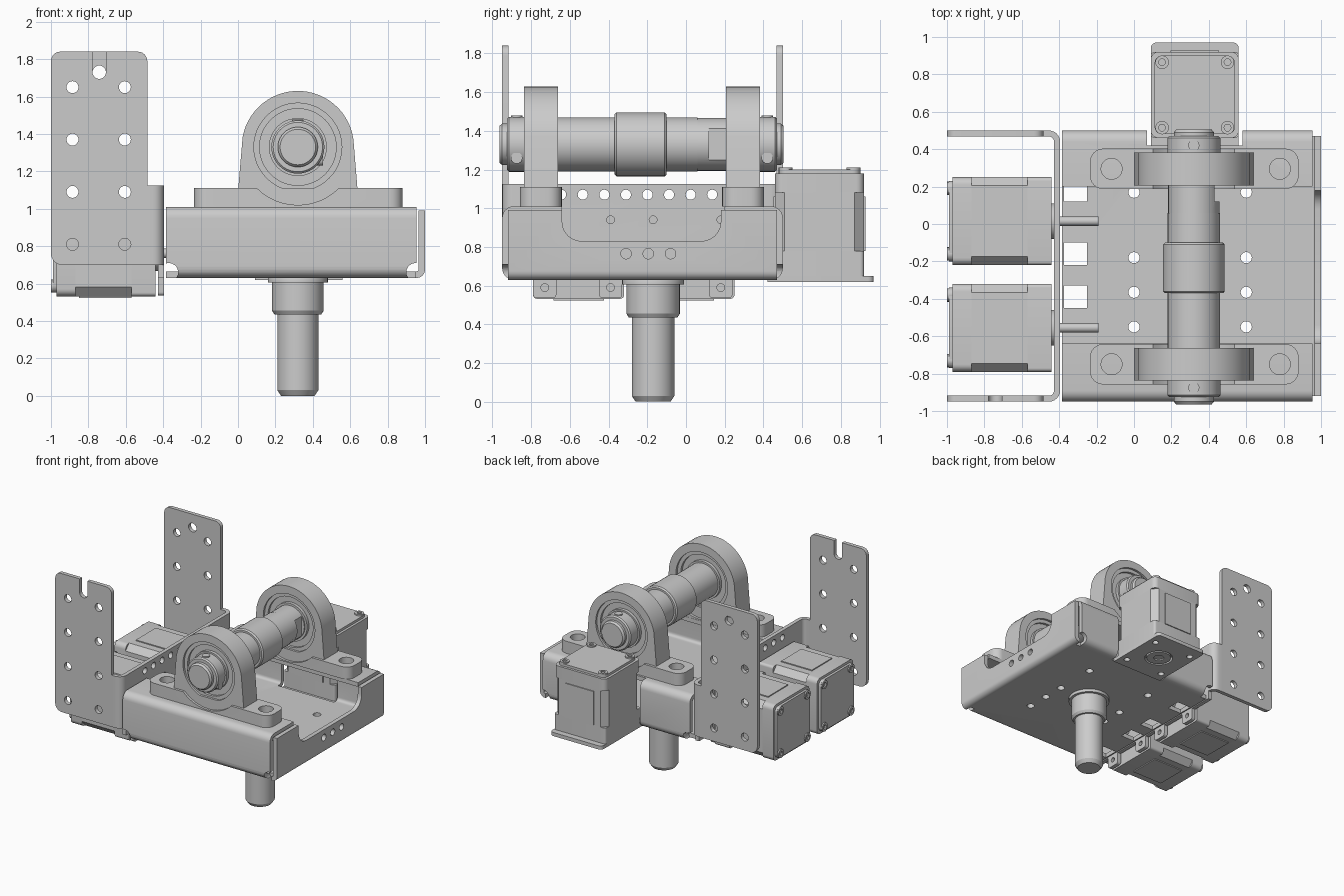
import bpy, bmesh, math
from mathutils import Vector, Matrix

if "Cube" in bpy.data.objects:
    bpy.data.objects.remove(bpy.data.objects["Cube"])

# ---------- helpers ----------
def place(axis, u, v, w):
    return {'x': (w, u, v), 'y': (u, w, v), 'z': (u, v, w)}[axis]

def finish(name, bm):
    bmesh.ops.remove_doubles(bm, verts=bm.verts, dist=1e-5)
    bmesh.ops.recalc_face_normals(bm, faces=bm.faces)
    me = bpy.data.meshes.new(name)
    bm.to_mesh(me)
    bm.free()
    ob = bpy.data.objects.new(name, me)
    bpy.context.collection.objects.link(ob)
    return ob

def prism(name, pts, axis, a, b):
    bm = bmesh.new()
    lo = [bm.verts.new(place(axis, u, v, a)) for u, v in pts]
    hi = [bm.verts.new(place(axis, u, v, b)) for u, v in pts]
    n = len(pts)
    bm.faces.new(lo)
    bm.faces.new(hi)
    for i in range(n):
        bm.faces.new((lo[i], lo[(i + 1) % n], hi[(i + 1) % n], hi[i]))
    return finish(name, bm)

def fillet(pts, radii, closed=True, seg=6):
    out, n = [], len(pts)
    for i in range(n):
        r = radii[i] if isinstance(radii, (list, tuple)) else radii
        p = Vector(pts[i])
        if r == 0 or (not closed and i in (0, n - 1)):
            out.append(p)
            continue
        d1 = (Vector(pts[i - 1]) - p).normalized()
        d2 = (Vector(pts[(i + 1) % n]) - p).normalized()
        half = d1.angle(d2) / 2
        c = p + (d1 + d2).normalized() * (r / math.sin(half))
        s, e = p + d1 * (r / math.tan(half)) - c, p + d2 * (r / math.tan(half)) - c
        turn = s.angle_signed(e)
        for k in range(seg + 1):
            out.append(c + Matrix.Rotation(-turn * k / seg, 2) @ s)
    return out

def rrect(u0, u1, v0, v1, r=0):
    return fillet([(u0, v0), (u1, v0), (u1, v1), (u0, v1)], r)

def box(name, x0, x1, y0, y1, z0, z1):
    return prism(name, rrect(x0, x1, y0, y1), 'z', z0, z1)

def sheet(name, path, r, t, axis, a, b):
    # bent sheet metal: outer path thickened to its left
    p = fillet(path, r, False)
    inner = []
    for i, q in enumerate(p):
        ds = [(p[j + 1] - p[j]).normalized() for j in (i - 1, i) if 0 <= j < len(p) - 1]
        ns = [Vector((-d.y, d.x)) for d in ds]
        m = sum(ns, Vector((0, 0))).normalized()
        inner.append(q + m * (t / m.dot(ns[0])))
    return prism(name, p + inner[::-1], axis, a, b)

def lathe(name, prof, axis, cu, cv, seg=40):
    bm = bmesh.new()
    rings = [[bm.verts.new(place(axis, cu + r * math.cos(2 * math.pi * k / seg),
              cv + r * math.sin(2 * math.pi * k / seg), w)) for k in range(seg)] for r, w in prof]
    for A, B in zip(rings, rings[1:]):
        for k in range(seg):
            bm.faces.new((A[k], A[(k + 1) % seg], B[(k + 1) % seg], B[k]))
    bmesh.ops.remove_doubles(bm, verts=bm.verts, dist=1e-5)
    return finish(name, bm)

def cyl(name, r, axis, cu, cv, a, b, seg=20):
    return lathe(name, [(0, a), (r, a), (r, b), (0, b)], axis, cu, cv, seg)

def cut(ob, *cutters):
    for c in cutters:
        m = ob.modifiers.new("cut", 'BOOLEAN')
        m.object, m.operation, m.solver = c, 'DIFFERENCE', 'EXACT'
        dg = bpy.context.evaluated_depsgraph_get()
        me = bpy.data.meshes.new_from_object(ob.evaluated_get(dg))
        ob.modifiers.clear()
        ob.data = me
        bpy.data.objects.remove(c)
    return ob

TABS = [(-.79, -.67), (-.45, -.33), (-.22, -.10), (.12, .24)]

# ---------- folded tray ----------
tray = sheet("tray", [(-.64, 1.01), (-.95, 1.01), (-.95, .63), (.5, .63), (.5, 1.01), (.2, 1.01)],
             .06, .035, 'x', -.385, .955)
cut(tray, box("c", .07, .58, .42, .6, .61, 1.1))
cut(tray, *[cyl("c", .03, 'z', x, y, .5, .8) for x in (0, .6) for y in (-.55, -.365, -.18, .17)])
cut(tray, *[box("c", -.375, -.25, a, b, .5, .8) for a, b in TABS])
for x in (-.37, .95):                       # corner reliefs
    for y in (-.93, .48):
        cut(tray, cyl("c", .05, 'y', x, .66, y - .06, y + .06))
right_wall = sheet("right_wall", [(.95, .63), (1.0, .63), (1.0, .99)], .045, .035, 'y', -.92, .47)
cut(right_wall, prism("c", fillet([(-.64, 1.2), (-.64, .83), (.18, .83), (.18, 1.2)], [0, .1, .1, 0]), 'x', .94, 1.1))
cut(right_wall, *[cyl("c", .027, 'x', y, .765, .9, 1.1) for y in (-.31, -.195, -.08)])

# tongue carrying the upright motor
tongue = prism("motor_tongue", fillet([(.09, .42), (.56, .42), (.56, .97), (.09, .97)], [0, 0, .03, .03]), 'z', .62, .65)
cut(tongue, cyl("c", .11, 'z', .325, .69, .5, .8, 32))
cut(tongue, *[cyl("c", .025, 'z', x, y, .5, .8) for x in (.15, .50) for y in (.51, .86)])

# ---------- left bracket ----------
web = sheet("bracket_web", [(-.485, -.95), (-.395, -.95), (-.395, .5), (-.485, .5)], .06, .032, 'z', .70, 1.125)
cut(web, *[cyl("c", .026, 'x', -.645 + .1115 * i, 1.07, -.6, -.3) for i in range(8)])
cut(web, *[cyl("c", .02, 'x', y, .94, -.6, -.3) for y in (-.39, -.17, .18)])
box("web_lower_strip", -.427, -.395, -.89, .44, .63, .70)
for a, b in TABS:
    tab = prism("bracket_tab", fillet([(a, .64), (a, .535), (b, .535), (b, .64)], [0, .02, .02, 0]), 'x', -.427, -.395)
    cut(tab, cyl("c", .02, 'x', (a + b) / 2, .59, -.5, -.3))
for side, y in (("front", -.95), ("back", .468)):
    arm = prism(side + "_arm", fillet([(-1, .7), (-.485, .7), (-.485, 1.84), (-1, 1.84)], [.06, 0, .05, .05]), 'y', y, y + .032)
    cut(arm, *[cyl("c", .032, 'y', x, z, y - .1, y + .1) for x in (-.885, -.605) for z in (.81, 1.09, 1.37, 1.65)])
    cut(arm, cyl("c", .036, 'y', -.742, 1.73, y - .1, y + .1))
    if side == "front":
        cut(arm, box("c", -.777, -.707, y - .1, y + .1, 1.73, 1.9))

# ---------- motors (built upright, output side down) ----------
def motor(name, mat):
    octo = [(-.235, -.18), (-.19, -.23), (.19, -.23), (.235, -.18), (.235, .18), (.19, .23), (-.19, .23), (-.235, .18)]
    parts = [prism(name + "_body", rrect(-.235, .235, -.23, .23, .02), 'z', .0, .13),
             prism(name + "_case", octo, 'z', .13, .43),
             prism(name + "_cap", rrect(-.235, .235, -.23, .23, .04), 'z', .43, .53),
             prism(name + "_end", rrect(-.215, .215, -.21, .21, .04), 'z', .53, .55),
             lathe(name + "_horn", [(0, -.02), (.04, -.02), (.04, -.03), (.095, -.03), (.095, 0), (0, 0)], 'z', 0, 0)]
    for s in (-1, 1):
        parts.append(box(name + "_rib", -.13, .13, s * .21, s * .238, .13, .41))
        for t in (-1, 1):
            parts.append(lathe(name + "_screw", [(0, .545), (.018, .545), (.018, .56), (.036, .56), (.036, .53), (0, .53)],
                               'z', s * .175, t * .175, 16))
    for p in parts:
        p.data.transform(mat)

motor("upright_motor", Matrix.Translation((.325, .69, .65)))
lay = Matrix(((0, 0, -1, 0), (1, 0, 0, 0), (0, -1, 0, 0), (0, 0, 0, 1)))
for i, y in enumerate((.015, -.555)):
    motor("side_motor_%d" % (i + 1), Matrix.Translation((-.44, y, .762)) @ lay)
    cyl("motor_pin", .025, 'x', y, .762, -.44, -.19)

# ---------- pillow blocks ----------
CX, CZ = .32, 1.33
for side, y, s in (("front", -.75, -1), ("back", .295, 1)):
    base = prism(side + "_bearing_base", rrect(-.235, .88, y - .108, y + .108, .07), 'z', 1.01, 1.11)
    cut(base, *[cyl("c", .056, 'z', x, y, .9, 1.2, 28) for x in (-.12, .78)])
    cut(base, *[cyl("c", .31, 'y', CX, CZ, y + k * .15, y + k * .088, 48) for k in (-1, 1)])
    top = [(CX + .3 * math.cos(math.radians(a)), CZ + .3 * math.sin(math.radians(a))) for a in range(8, 173, 6)]
    house = prism(side + "_bearing_housing", [(.64, 1.09)] + top + [(.0, 1.09), (.12, 1.03), (.52, 1.03)], 'y', y - .088, y + .088)
    cut(house, cyl("c", .235, 'y', CX, CZ, y - .2, y + .2, 48))
    def ring(part, r0, r1, h):
        lathe(side + part, [(r0, y - h), (r1, y - h), (r1, y + h), (r0, y + h), (r0, y - h)], 'y', CX, CZ, 48)
    ring("_outer_race", .205, .237, .07)
    ring("_seal", .15, .21, .05)
    ring("_inner_race", .1, .155, .075)
    # locking collar with set screws
    collar = lathe(side + "_collar", [(.1, y + s * .06), (.142, y + s * .06), (.142, y + s * .165),
                   (.132, y + s * .175), (.1, y + s * .175), (.1, y + s * .06)], 'y', CX, CZ)
    cyl(side + "_set_screw", .03, 'z', CX, y + s * .125, CZ + .1, CZ + .148, 16)
    screw = cyl(side + "_side_screw", .03, 'x', y + s * .125, CZ - .07, CX + .08, CX + .135, 16)

# ---------- cross shaft ----------
shaft = lathe("cross_shaft", [(0, -.965), (.095, -.965), (.107, -.95), (.107, -.68), (.14, -.68), (.14, -.37),
              (.155, -.37), (.165, -.36), (.165, -.11), (.155, -.10), (.14, -.10), (.14, .06), (.137, .06),
              (.137, .22), (.107, .22), (.107, .49), (.095, .505), (0, .505)], 'y', CX, CZ)
cut(shaft, box("c", CX + .11, CX + .2, .12, .21, CZ - .2, CZ + .2))

# ---------- lower post ----------
lathe("lower_post", [(0, 0), (.09, 0), (.11, .03), (.11, .435), (.125, .435), (.138, .455), (.138, .605),
      (.16, .605), (.16, .63), (.14, .67), (0, .67)], 'z', .32, -.17)

# ---------- shading ----------
for ob in bpy.context.scene.objects:
    ob.select_set(True)
    bpy.context.view_layer.objects.active = ob
bpy.ops.object.shade_smooth_by_angle(angle=math.radians(30))
